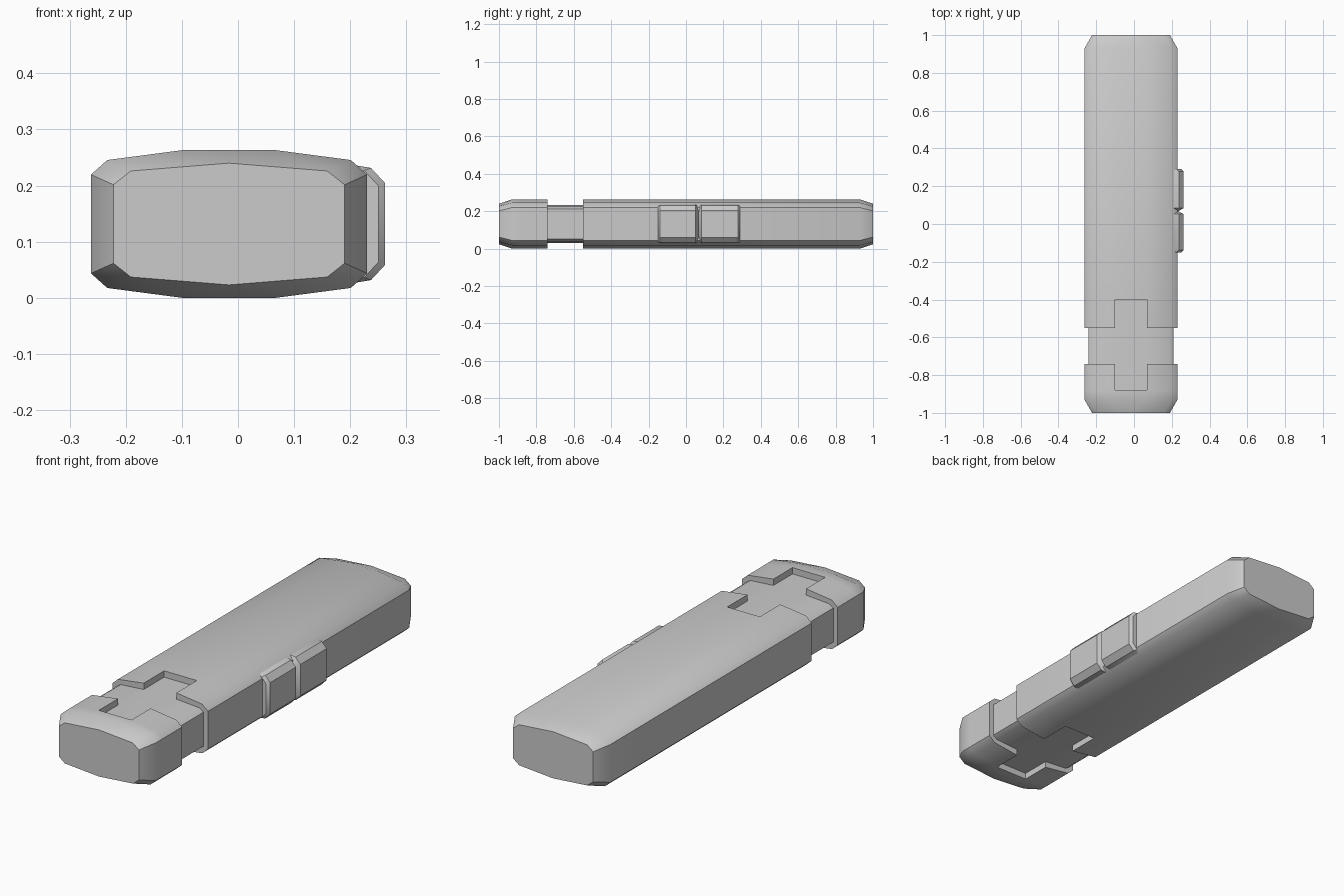
import bpy, bmesh, math

if "Cube" in bpy.data.objects:
    bpy.data.objects.remove(bpy.data.objects["Cube"])

CX, CZ = -0.016, 0.1315  # centre of the body cross-section


def ring(quarter):
    """Mirror a quarter profile into a full 12 point loop."""
    q, r = quarter, quarter[::-1]
    return (list(q) + [(-x, z) for x, z in r]
            + [(-x, -z) for x, z in q] + [(x, -z) for x, z in r])


def finish(bm, name, angle):
    bmesh.ops.remove_doubles(bm, verts=bm.verts, dist=1e-5)
    bmesh.ops.recalc_face_normals(bm, faces=bm.faces)
    mesh = bpy.data.meshes.new(name)
    bm.to_mesh(mesh)
    bm.free()
    ob = bpy.data.objects.new(name, mesh)
    bpy.context.collection.objects.link(ob)
    bpy.ops.object.select_all(action='DESELECT')
    bpy.context.view_layer.objects.active = ob
    ob.select_set(True)
    bpy.ops.object.shade_smooth_by_angle(angle=math.radians(angle))
    return ob


# Casing: lofted body and cap with a recessed neck and notches between them
outer = ring([(0.246, 0.088), (0.217, 0.114), (0.084, 0.1315)])
inner = ring([(0.224, 0.079), (0.203, 0.093), (0.084, 0.102)])
end = ring([(0.206, 0.070), (0.175, 0.0945), (0.0, 0.1085)])
ys = [-1, -0.93, -0.88, -0.74, -0.55, -0.40, 0.93, 1]
last, n = len(ys) - 1, 12
bm = bmesh.new()
cache = {}


def vert(i, j, low):
    key = (i, j % n, low)
    if key not in cache:
        prof = inner if low else end if i in (0, last) else outer
        x, z = prof[j % n]
        cache[key] = bm.verts.new((CX + x, ys[i], CZ + z))
    return cache[key]


def is_low(i, j):
    return i == 3 or (i in (2, 4) and j % n in (2, 8))


for i in range(last):
    for j in range(n):
        low = is_low(i, j)
        bm.faces.new([vert(i, j, low), vert(i, j + 1, low),
                      vert(i + 1, j + 1, low), vert(i + 1, j, low)])
        # step walls where the recess meets the outer surface
        if is_low(i, j + 1) != low:
            bm.faces.new([vert(i, j + 1, False), vert(i + 1, j + 1, False),
                          vert(i + 1, j + 1, True), vert(i, j + 1, True)])
        if i + 1 < last and is_low(i + 1, j) != low:
            bm.faces.new([vert(i + 1, j, False), vert(i + 1, j + 1, False),
                          vert(i + 1, j + 1, True), vert(i + 1, j, True)])
for i in (0, last):
    bm.faces.new([vert(i, j, False) for j in range(n)])
finish(bm, "casing", 40)

# Side slider: chamfered pad with a V groove across its middle
bm = bmesh.new()
half = [(0.20, 0.106), (0.237, 0.100), (0.262, 0.073)]
loops = []
for y, inset in [(-0.15, 0.012), (-0.138, 0), (0.052, 0), (0.068, 0.027),
                 (0.084, 0), (0.278, 0), (0.29, 0.012)]:
    pts = [(x - inset, z - inset * 0.4) for x, z in half]
    pts = [(0.17, 0.09)] + pts
    pts += [(x, -z) for x, z in reversed(pts)]
    loops.append([bm.verts.new((x, y, CZ + z)) for x, z in pts])
for a, b in zip(loops, loops[1:]):
    for k in range(len(a)):
        m = (k + 1) % len(a)
        bm.faces.new([a[k], a[m], b[m], b[k]])
bm.faces.new(loops[0])
bm.faces.new(loops[-1])
finish(bm, "side_slider", 30)
